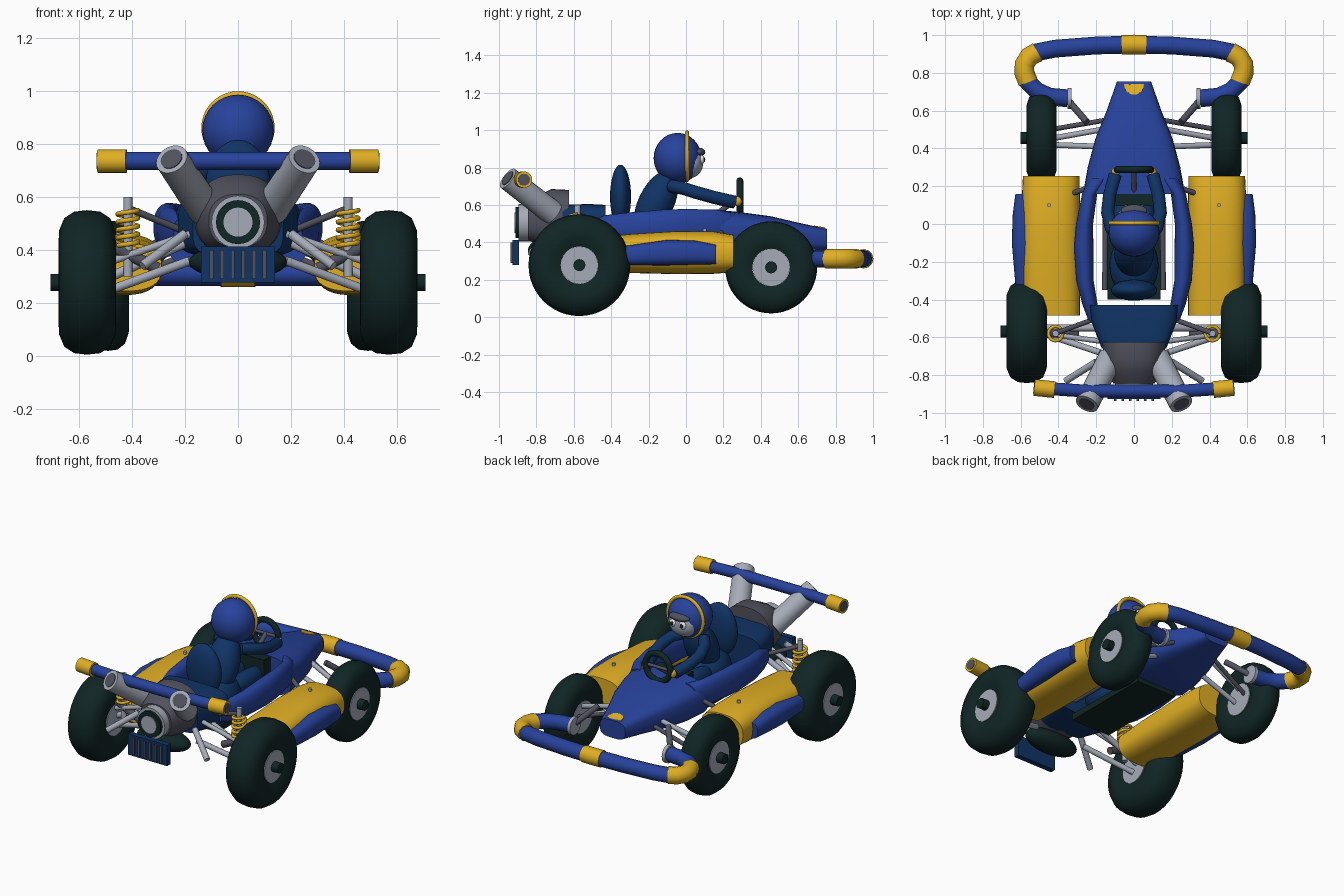
import bpy, bmesh, math
from mathutils import Vector, Matrix

default_cube = bpy.data.objects.get("Cube")
if default_cube:
    bpy.data.objects.remove(default_cube, do_unlink=True)


def make_material(name, red, green, blue):
    material = bpy.data.materials.new(name)
    material.use_nodes = True
    colour = (red, green, blue, 1)
    material.diffuse_color = colour
    material.node_tree.nodes["Principled BSDF"].inputs["Base Color"].default_value = colour
    return material


BLUE = make_material("body blue", .02, .055, .33)
YELLOW = make_material("trim yellow", .75, .43, .017)
NAVY = make_material("dark navy", .005, .034, .13)
RUBBER = make_material("tyre rubber", .005, .019, .018)
LIGHT = make_material("light metal", .38, .41, .48)
DARK = make_material("dark metal", .08, .083, .11)
WHITE = make_material("eye white", .8, .8, .8)
SIDES = (("left", 1), ("right", -1))


def finish(name, bm, material):
    bmesh.ops.recalc_face_normals(bm, faces=bm.faces[:])
    mesh = bpy.data.meshes.new(name)
    bm.to_mesh(mesh)
    bm.free()
    mesh.materials.append(material)
    obj = bpy.data.objects.new(name, mesh)
    bpy.context.collection.objects.link(obj)
    bpy.ops.object.select_all(action="DESELECT")
    obj.select_set(True)
    bpy.context.view_layer.objects.active = obj
    bpy.ops.object.shade_smooth_by_angle(angle=math.radians(40))
    return obj


def skin(name, rings, material, cap=True):
    """Bridge a row of closed rings into one surface."""
    bm = bmesh.new()
    rows = [[bm.verts.new(point) for point in ring] for ring in rings]
    count = len(rows[0])
    for first, second in zip(rows, rows[1:]):
        for i in range(count):
            j = (i + 1) % count
            bm.faces.new((first[i], first[j], second[j], second[i]))
    if cap:
        bm.faces.new(rows[0])
        bm.faces.new(rows[-1])
    return finish(name, bm, material)


def loft(name, sections, material, power=1.0, side=1, count=32):
    """Sections along y: (y, centre x, centre z, half width, half height)."""
    def bend(value):
        return math.copysign(abs(value) ** power, value)
    angles = [math.tau * i / count for i in range(count)]
    rings = [[(side * (cx + rx * bend(math.cos(a))), y, cz + rz * bend(math.sin(a)))
              for a in angles] for y, cx, cz, rx, rz in sections]
    return skin(name, rings, material)


def rod(name, start, end, radius, material, end_radius=None):
    start, end = Vector(start), Vector(end)
    axis = end - start
    matrix = Matrix.Translation((start + end) / 2) @ axis.to_track_quat("Z", "Y").to_matrix().to_4x4()
    bm = bmesh.new()
    bmesh.ops.create_cone(bm, cap_ends=True, segments=24, radius1=radius,
                          radius2=end_radius or radius, depth=axis.length, matrix=matrix)
    return finish(name, bm, material)


def ball(name, centre, size, material, tilt=0):
    matrix = Matrix.Translation(centre) @ Matrix.Rotation(tilt, 4, "X") @ Matrix.Diagonal((*size, 1))
    bm = bmesh.new()
    bmesh.ops.create_uvsphere(bm, u_segments=32, v_segments=16, radius=1, matrix=matrix)
    return finish(name, bm, material)


def box(name, centre, size, material):
    bm = bmesh.new()
    bmesh.ops.create_cube(bm, size=1, matrix=Matrix.Translation(centre) @ Matrix.Diagonal((*size, 1)))
    return finish(name, bm, material)


def hose(name, points, radius, material, closed=False):
    """Round tube along a path."""
    curve = bpy.data.curves.new(name, "CURVE")
    curve.dimensions = "3D"
    curve.bevel_depth = radius
    curve.bevel_resolution = 4
    curve.use_fill_caps = True
    spline = curve.splines.new("POLY")
    spline.points.add(len(points) - 1)
    for target, point in zip(spline.points, points):
        target.co = (*point, 1)
    spline.use_cyclic_u = closed
    holder = bpy.data.objects.new(name, curve)
    mesh = bpy.data.meshes.new_from_object(holder)
    bm = bmesh.new()
    bm.from_mesh(mesh)
    bpy.data.objects.remove(holder)
    return finish(name, bm, material)


def circle(centre, radius, count=40):
    """Points of an upright circle facing along y."""
    x, y, z = centre
    return [(x + radius * math.cos(math.tau * i / count), y,
             z + radius * math.sin(math.tau * i / count)) for i in range(count)]


# Wheels
def wheel(name, side, x, y, z, radius, half):
    hub = .1
    profile = [(-half * .8, hub), (-half, radius * .55), (-half * .98, radius * .72),
               (-half * .8, radius * .89), (-half * .45, radius * .98), (0, radius)]
    profile += [(-u, r) for u, r in profile[-2::-1]]
    rings = [[(side * (x + u), y + r * math.cos(math.tau * i / 48), z + r * math.sin(math.tau * i / 48))
              for i in range(48)] for u, r in profile]
    skin(name + "_tyre", rings, RUBBER, cap=False)
    rod(name + "_hub", (side * (x - half * .85), y, z), (side * (x + half * .85), y, z), hub, LIGHT)
    rod(name + "_axle_nut", (side * x, y, z), (side * (x + half + .03), y, z), .032, RUBBER)


for word, s in SIDES:
    wheel("rear_wheel_" + word, s, .568, -.57, .278, .272, .108)
    wheel("front_wheel_" + word, s, .49, .455, .266, .246, .08)

# Nose shell and cockpit side rolls
loft("nose_shell", [(.16, 0, .45, .27, .125), (.3, 0, .44, .245, .12), (.45, 0, .435, .205, .105),
                    (.6, 0, .425, .145, .08), (.755, 0, .415, .09, .057)], BLUE, .6)
badge = rod("nose_patch", (0, .735, .475), (0, .736, .481), .052, YELLOW)
for vert in badge.data.vertices:
    vert.co.y = min(vert.co.y, .742)
for word, s in SIDES:
    loft("cockpit_roll_" + word,
         [(.24, .18, .49, .06, .07), (.16, .235, .49, .04, .085), (0, .262, .49, .045, .088),
          (-.12, .267, .487, .052, .088), (-.3, .26, .48, .046, .08),
          (-.43, .232, .475, .04, .07), (-.51, .22, .47, .022, .045)], BLUE, .9, s)
    rod("cockpit_rail_" + word, (s * .155, -.35, .4), (s * .15, .18, .4), .014, DARK)

    # Side pods with outer panels
    loft("side_pod_" + word,
         [(-.485, .435, .335, .148, .09), (-.3, .438, .34, .152, .104), (-.05, .44, .345, .153, .115),
          (.15, .44, .345, .153, .113), (.255, .438, .34, .15, .1)], YELLOW, .75, s)
    loft("pod_panel_" + word,
         [(-.45, .57, .325, .035, .035), (-.32, .57, .33, .058, .052), (-.1, .575, .345, .072, .068),
          (.05, .575, .345, .067, .064), (.16, .575, .335, .053, .052)], BLUE, .75, s)
    rod("pod_bolt_" + word, (s * .45, .1, .43), (s * .45, .1, .475), .01, LIGHT)
    rod("pod_stay_" + word, (s * .22, .2, .47), (s * .36, .15, .4), .014, DARK)

# Floor and engine
box("floor_pan", (0, -.1, .315), (.28, .6, .04), RUBBER)
box("dashboard", (0, .13, .52), (.24, .07, .1), RUBBER)
loft("engine_block", [(-.43, 0, .49, .235, .11), (-.52, 0, .49, .225, .115),
                      (-.66, 0, .49, .17, .11)], NAVY, .45)
loft("engine_cover", [(-.625, 0, .53, .168, .15), (-.72, 0, .53, .16, .155),
                      (-.79, 0, .52, .14, .13), (-.845, 0, .51, .11, .1)], DARK, .85)
ball("muffler", (0, -.76, .355), (.185, .085, .065), RUBBER)
rod("fan_housing", (0, -.8, .505), (0, -.895, .505), .1, LIGHT)
rod("fan_ring", (0, -.89, .505), (0, -.912, .505), .083, RUBBER)
rod("fan_cap", (0, -.9, .505), (0, -.917, .505), .055, LIGHT)

# Rear grille plate
box("rear_plate", (0, -.91, .345), (.28, .035, .135), NAVY)
for i in range(6):
    box("grille_bar", (-.1 + i * .04, -.931, .345), (.014, .014, .11), DARK)

# Exhausts and rear bar
for word, s in SIDES:
    base, tip = Vector((s * .125, -.71, .555)), Vector((s * .25, -.953, .742))
    way = (tip - base).normalized()
    rod("exhaust_" + word, base, tip, .066, LIGHT, .063)
    rod("exhaust_bore_" + word, tip, tip + way * .004, .043, DARK)
    rod("rear_bar_grip_" + word, (s * .42, -.877, .735), (s * .528, -.866, .735), .044, YELLOW)
    rod("rear_bar_bore_" + word, (s * .52, -.867, .735), (s * .531, -.866, .735), .032, DARK)
hose("rear_bar", [(-.5, -.868, .735), (-.25, -.885, .735), (.25, -.885, .735), (.5, -.868, .735)], .034, BLUE)

# Front bumper
half_path = [(.35, .665), (.45, .675), (.515, .705), (.56, .75), (.58, .8), (.58, .845),
             (.555, .885), (.51, .91), (.42, .928), (.2, .945)]
path = [(x, y, .312) for x, y in half_path]
mirrored = [(-x, y, z) for x, y, z in path]
hose("front_bumper", path + [(0, .95, .312)] + mirrored[::-1], .047, BLUE)
hose("bumper_centre_sleeve", [(-.065, .948, .312), (0, .95, .312), (.065, .948, .312)], .052, YELLOW)
for word, points in (("left", path), ("right", mirrored)):
    hose("bumper_corner_" + word, points[3:8], .053, YELLOW)

# Suspension, springs and steering links
struts = [("rear_upper_arm", (.18, -.62, .46), (.47, -.58, .36), .014, LIGHT),
          ("rear_lower_arm", (.18, -.68, .36), (.48, -.58, .25), .017, LIGHT),
          ("rear_trailing_arm", (.2, -.73, .46), (.36, -.83, .34), .018, LIGHT),
          ("rear_drive_shaft", (.17, -.55, .44), (.5, -.55, .29), .018, LIGHT),
          ("rear_brace", (.2, -.5, .47), (.42, -.58, .56), .013, DARK),
          ("rear_link", (.3, -.58, .33), (.47, -.58, .41), .022, DARK),
          ("front_upper_arm", (.17, .5, .42), (.45, .45, .33), .015, LIGHT),
          ("front_lower_arm", (.18, .41, .36), (.46, .42, .25), .015, LIGHT),
          ("front_track_rod", (.15, .55, .4), (.44, .5, .28), .013, DARK),
          ("bumper_stay", (.25, .54, .42), (.345, .65, .32), .018, DARK),
          ("bumper_flange", (.33, .665, .312), (.352, .665, .312), .056, LIGHT),
          ("shock_rod", (.415, -.58, .3), (.415, -.58, .6), .017, LIGHT)]
for word, s in SIDES:
    for name, a, b, radius, material in struts:
        rod(name + "_" + word, (a[0] * s, *a[1:]), (b[0] * s, *b[1:]), radius, material)
    turns, steps = 5, 20
    coil = [(s * .415 + .038 * math.cos(math.tau * i / steps), -.58 + .038 * math.sin(math.tau * i / steps),
             .4 + .15 * i / (turns * steps)) for i in range(turns * steps + 1)]
    hose("spring_" + word, coil, .009, YELLOW)

# Seat and driver
ball("seat_back", (0, -.35, .645), (.122, .056, .17), NAVY)
ball("seat_base", (0, -.22, .44), (.13, .17, .12), NAVY)
ball("driver_torso", (0, -.16, .61), (.105, .095, .19), NAVY, -.45)
ball("driver_head", (0, -.045, .85), (.135, .128, .135), BLUE)
hose("helmet_band", circle((0, .005, .86), .127), .011, YELLOW, True)
ball("face", (0, .025, .83), (.095, .068, .085), LIGHT)
ball("brow", (0, .068, .882), (.07, .035, .024), DARK)
for word, s in SIDES:
    ball("eye_" + word, (s * .035, .085, .842), (.024, .014, .024), WHITE)
    ball("pupil_" + word, (s * .035, .097, .842), (.011, .006, .013), RUBBER)
    hose("arm_" + word, [(s * .075, -.08, .7), (s * .12, -.02, .69), (s * .14, .06, .665),
                         (s * .13, .15, .64), (s * .1, .26, .615)], .035, NAVY)
    ball("glove_" + word, (s * .098, .275, .62), (.022, .024, .026), YELLOW)
    ball("leg_" + word, (s * .06, .0, .46), (.055, .18, .065), NAVY)

# Steering wheel
hose("steering_wheel", circle((0, .288, .64), .088), .019, RUBBER, True)
rod("steering_column", (0, .288, .64), (0, .13, .53), .014, DARK)
rod("steering_spoke", (-.085, .286, .64), (.085, .286, .64), .01, DARK)
